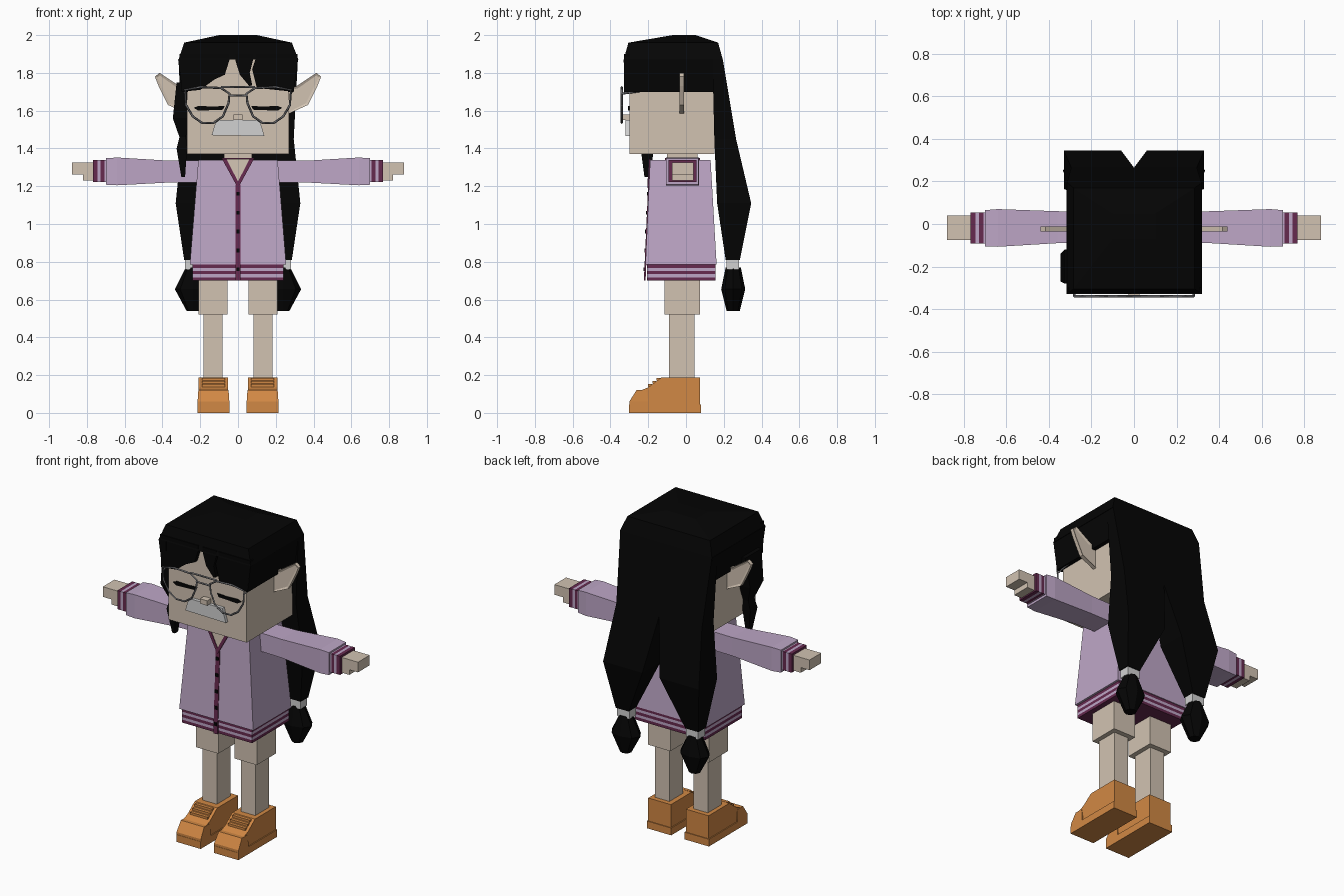
import bpy, bmesh
from mathutils import Vector

cube = bpy.data.objects.get("Cube")
if cube:
    bpy.data.objects.remove(cube)


def make_material(name, rgb):
    m = bpy.data.materials.new(name)
    m.use_nodes = True
    col = (*[(c / 255) ** 2.2 for c in rgb], 1)
    m.diffuse_color = col
    m.node_tree.nodes["Principled BSDF"].inputs["Base Color"].default_value = col
    return m


SKIN = make_material("skin", (208, 193, 176))
LILAC = make_material("lilac knit", (188, 165, 197))
MAROON = make_material("maroon trim", (102, 46, 80))
BLACK = make_material("black hair", (13, 13, 13))
ORANGE = make_material("orange leather", (208, 135, 70))
WHITE = make_material("pale grey", (208, 208, 208))
METAL = make_material("grey metal", (105, 105, 108))


def finish(bm, name, mats, mirror=False):
    bmesh.ops.recalc_face_normals(bm, faces=bm.faces)
    me = bpy.data.meshes.new(name)
    bm.to_mesh(me)
    bm.free()
    for m in mats:
        me.materials.append(m)
    ob = bpy.data.objects.new(name, me)
    bpy.context.collection.objects.link(ob)
    if mirror:
        ob.modifiers.new("Mirror", 'MIRROR').use_mirror_merge = False
    return ob


def loft(name, rings, mats, mirror=False, along_x=False):
    """Stack of rectangles (level, a0, a1, b0, b1); mats cycle per segment."""
    mats = mats if isinstance(mats, list) else [mats]
    bm = bmesh.new()
    loops = []
    for t, a0, a1, b0, b1 in rings:
        corners = [(a0, b0), (a1, b0), (a1, b1), (a0, b1)]
        loops.append([bm.verts.new((t, a, b) if along_x else (a, b, t)) for a, b in corners])
    bm.faces.new(loops[0])
    for k, (lo, hi) in enumerate(zip(loops, loops[1:])):
        for i in range(4):
            j = (i + 1) % 4
            f = bm.faces.new((lo[i], lo[j], hi[j], hi[i]))
            f.material_index = k % len(mats)
    bm.faces.new(loops[-1]).material_index = (len(loops) - 2) % len(mats)
    return finish(bm, name, mats, mirror)


def box(name, x0, x1, y0, y1, z0, z1, mat, mirror=False):
    return loft(name, [(z0, x0, x1, y0, y1), (z1, x0, x1, y0, y1)], mat, mirror)


def prism(name, pts, front, depth, mat, mirror=False, inset=0):
    """Outline in x/z extruded in y; front is a number or a function of z."""
    y = front if callable(front) else (lambda z: front)
    bm = bmesh.new()
    f = bm.faces.new([bm.verts.new((x, y(z), z)) for x, z in pts])
    new = bmesh.ops.extrude_face_region(bm, geom=[f])["geom"]
    bmesh.ops.translate(bm, vec=(0, depth, 0), verts=[v for v in new if isinstance(v, bmesh.types.BMVert)])
    if not f.is_valid or f not in bm.faces[:]:
        bm.faces.ensure_lookup_table()
    bmesh.ops.recalc_face_normals(bm, faces=bm.faces)
    if inset:
        caps = [g for g in bm.faces if abs(g.normal.y) > 0.9]
        bmesh.ops.inset_individual(bm, faces=caps, thickness=inset, depth=-0.006)
    return finish(bm, name, [mat], mirror)


def wire(name, pts, closed=False, mirror=False, radius=0.006):
    cu = bpy.data.curves.new(name, 'CURVE')
    cu.dimensions = '3D'
    cu.bevel_depth = radius
    cu.bevel_resolution = 0
    sp = cu.splines.new('POLY')
    sp.points.add(len(pts) - 1)
    for p, co in zip(sp.points, pts):
        p.co = (*co, 1)
    sp.use_cyclic_u = closed
    cu.materials.append(METAL)
    ob = bpy.data.objects.new(name, cu)
    bpy.context.collection.objects.link(ob)
    if mirror:
        ob.modifiers.new("Mirror", 'MIRROR').use_mirror_merge = False


# Head and face
box("head", -.27, .27, -.30, .15, 1.37, 1.88, SKIN)
box("neck", -.075, .075, -.1, .06, 1.30, 1.38, SKIN)
box("nose", -.025, .025, -.34, -.30, 1.55, 1.58, SKIN)
prism("moustache", [(-.14, 1.47), (.14, 1.465), (.115, 1.55), (-.115, 1.55)], -.32, .02, WHITE)
prism("closed_eye", [(.07, 1.625), (.08, 1.605), (.21, 1.6), (.235, 1.615), (.21, 1.625), (.13, 1.622)],
      -.306, .008, BLACK, True)
prism("ear", [(.26, 1.58), (.37, 1.63), (.42, 1.73), (.44, 1.78), (.415, 1.80), (.31, 1.73), (.26, 1.72)],
      -.035, .024, SKIN, True, inset=.014)

# Glasses
lens = [(.28, 1.71), (.275, 1.63), (.24, 1.57), (.19, 1.535), (.13, 1.535), (.08, 1.57),
        (.05, 1.64), (.045, 1.69), (.09, 1.72), (.2, 1.725)]
wire("glasses_rim", [(x, -.34, z) for x, z in lens], True, True)
wire("glasses_bridge", [(-.05, -.34, 1.68), (.05, -.34, 1.68)])
wire("glasses_brow_bar", [(-.09, -.34, 1.725), (.09, -.34, 1.725)])
wire("glasses_temple", [(.28, -.34, 1.69), (.285, -.2, 1.71), (.28, -.03, 1.71)], False, True)

# Hair cap, sides and fringe
loft("hair_cap", [(1.87, -.315, .32, -.33, .195), (1.96, -.285, .285, -.305, .17),
                  (2.0, -.1, .1, -.07, .05)], BLACK)
loft("hair_side", [(1.70, .265, .295, -.325, .19), (1.87, .265, .317, -.33, .19)], BLACK, True)
prism("fringe_right", [(-.3, 1.70), (-.2, 1.71), (-.125, 1.765), (-.07, 1.79), (-.045, 1.87),
                       (-.045, 1.90), (-.31, 1.90)], -.328, .03, BLACK)
prism("fringe_middle", [(-.015, 1.90), (-.012, 1.86), (.01, 1.79), (.06, 1.73), (.075, 1.735),
                        (.062, 1.80), (.08, 1.87), (.08, 1.90)], -.328, .03, BLACK)
prism("fringe_left", [(.095, 1.90), (.095, 1.88), (.075, 1.82), (.1, 1.72), (.2, 1.71),
                      (.295, 1.70), (.315, 1.90)], -.328, .03, BLACK)
loft("side_lock", [(1.25, -.30, -.28, -.22, -.19), (1.40, -.325, -.27, -.24, -.17),
                   (1.46, -.31, -.275, -.23, -.17), (1.56, -.345, -.265, -.27, -.14),
                   (1.75, -.325, -.265, -.28, -.12)], BLACK)

# Back hair, tied into two tails
loft("back_hair", [(1.45, -.295, .295, .15, .265), (1.87, -.315, .317, .14, .195)], BLACK)
loft("hair_tail", [(.81, .195, .285, .21, .285), (1.11, .06, .33, .165, .345),
                   (1.45, 0, .295, .15, .265)], BLACK, True)
box("hair_tie", .195, .28, .215, .28, .76, .82, WHITE, True)
bm = bmesh.new()
tuft = bmesh.ops.create_cone(bm, cap_ends=True, segments=8, radius1=.035, radius2=.04, depth=.23)["verts"]
sides = [e for e in bm.edges if abs(e.verts[0].co.z - e.verts[1].co.z) > .1]
mid = bmesh.ops.subdivide_edges(bm, edges=sides, cuts=1)["geom_inner"]
for v in bm.verts:
    if abs(v.co.z) < .05:
        v.co.x *= 2.6
        v.co.y *= 1.7
    v.co += Vector((.237, .25, .655))
finish(bm, "hair_tuft", [BLACK], True)


# Jacket
def jacket_y(z):
    return -.19 - .025 * (1.34 - z) / .55 - .004


loft("jacket_body", [(.785, -.255, .255, -.215, .162), (1.34, -.21, .21, -.19, .13)], LILAC)
loft("jacket_hem", [(z, -.242, .242, -.207, .157) for z in (.70, .718, .734, .752, .768, .79)],
     [MAROON, LILAC])
prism("neck_opening", [(0, 1.21), (.065, 1.345), (-.065, 1.345)], jacket_y, .008, SKIN)
prism("collar_trim", [(0, 1.19), (.085, 1.345), (.062, 1.345), (0, 1.225)],
      lambda z: jacket_y(z) - .004, .012, MAROON, True)
box("collar_back", -.085, .085, -.11, .075, 1.335, 1.35, MAROON)
prism("button_strip", [(-.014, .70), (.014, .70), (.014, 1.21), (-.014, 1.21)], jacket_y, .009, MAROON)
for i in range(5):
    z = .76 + i * .1
    box("button", -.009, .009, jacket_y(z) - .005, jacket_y(z) + .004, z - .01, z + .01, BLACK)

# Sleeves, cuffs and hands
loft("sleeve", [(.18, -.085, .058, 1.22, 1.335), (.36, -.09, .06, 1.22, 1.335),
                (.64, -.107, .07, 1.205, 1.352), (.70, -.105, .065, 1.208, 1.348)],
     LILAC, True, True)
loft("cuff", [(x, -.092, .055, 1.222, 1.338) for x in (.69, .708, .728, .745, .768)],
     [LILAC, MAROON], True, True)
box("palm", .75, .82, -.075, .04, 1.23, 1.325, SKIN, True)
box("fingers", .82, .88, -.075, .04, 1.262, 1.325, SKIN, True)

# Legs
box("thigh", .055, .21, -.115, .075, .52, .72, SKIN, True)
box("lower_leg", .083, .182, -.09, .045, .17, .52, SKIN, True)

# Shoes
bm = bmesh.new()
profile = [(-.295, .03), (-.295, .055), (-.262, .11), (-.20, .135), (-.13, .188), (.075, .188), (.075, .03)]
f = bm.faces.new([bm.verts.new((.052, y, z)) for y, z in profile])
out = bmesh.ops.extrude_face_region(bm, geom=[f])["geom"]
bmesh.ops.translate(bm, vec=(.156, 0, 0), verts=[v for v in out if isinstance(v, bmesh.types.BMVert)])
finish(bm, "shoe_upper", [ORANGE], True)
box("shoe_sole", .046, .214, -.302, .08, 0, .045, ORANGE, True)
loft("toe_cap", [(.04, .046, .214, -.30, -.20), (.06, .046, .214, -.30, -.20),
                 (.12, .05, .21, -.262, -.21)], ORANGE, True)
for i in range(3):
    y, z = -.192 + i * .022, .138 + i * .017
    box("shoe_lace", .07, .19, y - .008, y + .012, z, z + .014, ORANGE, True)
